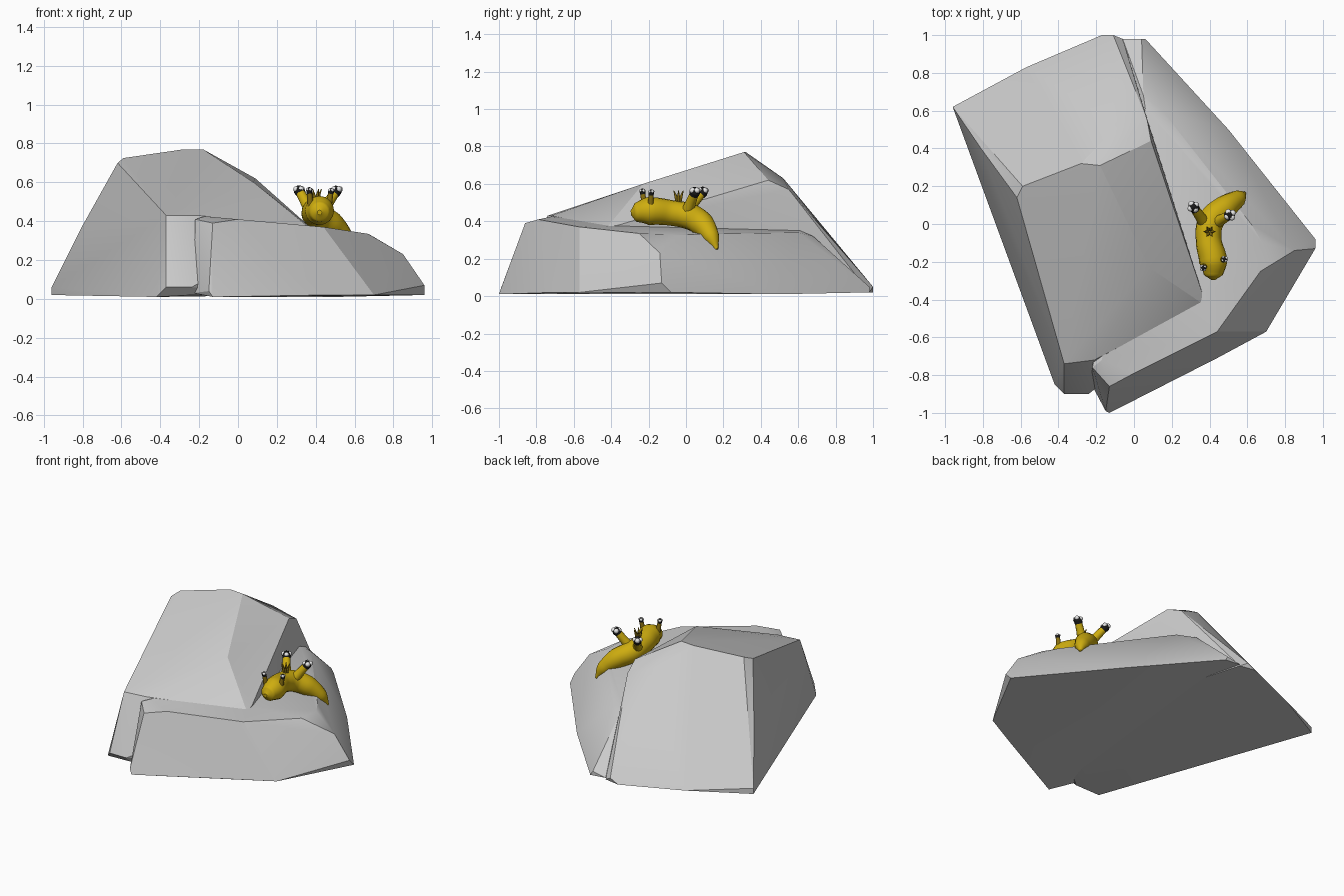
import bpy, bmesh, math
from mathutils import Vector

cube = bpy.data.objects.get("Cube")
if cube:
    bpy.data.objects.remove(cube, do_unlink=True)


def material(name, r, g, b):
    m = bpy.data.materials.new(name)
    m.use_nodes = True
    m.diffuse_color = (r, g, b, 1)
    node = next(n for n in m.node_tree.nodes if n.type == 'BSDF_PRINCIPLED')
    node.inputs["Base Color"].default_value = (r, g, b, 1)
    node.inputs["Roughness"].default_value = 0.8
    return m


STONE = material("stone grey", .6, .6, .6)
YELLOW = material("slug yellow", .62, .42, .005)
OCHRE = material("dark ochre", .25, .16, .005)
BLACK = material("tip black", .01, .01, .01)
WHITE = material("tip white", .8, .8, .8)


def add(name, mesh, mat, angle):
    obj = bpy.data.objects.new(name, mesh)
    bpy.context.collection.objects.link(obj)
    mesh.materials.clear()
    mesh.materials.append(mat)
    bpy.ops.object.select_all(action='DESELECT')
    obj.select_set(True)
    bpy.context.view_layer.objects.active = obj
    bpy.ops.object.shade_smooth_by_angle(angle=math.radians(angle))
    return obj


def boulder(name, corners):
    """Faceted stone wrapped around its corner points."""
    bm = bmesh.new()
    for c in corners:
        bm.verts.new(c)
    hull = bmesh.ops.convex_hull(bm, input=bm.verts[:])
    loose = [v for v in set(hull["geom_interior"] + hull["geom_unused"])
             if isinstance(v, bmesh.types.BMVert)]
    bmesh.ops.delete(bm, geom=loose, context='VERTS')
    bmesh.ops.recalc_face_normals(bm, faces=bm.faces[:])
    mesh = bpy.data.meshes.new(name)
    bm.to_mesh(mesh)
    bm.free()
    return add(name, mesh, STONE, 24)


def tube(name, points, mat, sides=3):
    """Smooth tapering tube through (x, y, z, radius) points."""
    curve = bpy.data.curves.new(name + "_path", 'CURVE')
    curve.dimensions = '3D'
    curve.bevel_depth = 1
    curve.bevel_resolution = sides
    curve.resolution_u = 6
    curve.use_fill_caps = True
    spline = curve.splines.new('BEZIER')
    spline.bezier_points.add(len(points) - 1)
    for bp, p in zip(spline.bezier_points, points):
        bp.co, bp.radius = p[:3], p[3]
        bp.handle_left_type = bp.handle_right_type = 'AUTO'
    path = bpy.data.objects.new(name + "_path", curve)
    bpy.context.collection.objects.link(path)
    graph = bpy.context.evaluated_depsgraph_get()
    mesh = bpy.data.meshes.new_from_object(path.evaluated_get(graph))
    bpy.data.objects.remove(path, do_unlink=True)
    return add(name, mesh, mat, 60)


def along(a, b, t, radius):
    return (*Vector(a).lerp(Vector(b), t), radius)


# Tall boulder with a sloping roof
boulder("tall_boulder", [
    (-.96, .62, .02), (-.96, .62, .06), (-.81, .40, .36), (-.62, .14, .70),
    (-.59, .20, .725), (-.28, .32, .77), (-.18, .31, .77), (-.09, .52, .63),
    (.07, .55, .57), (.09, .44, .62), (.36, -.36, .38), (.36, -.42, .37),
    (.08, -.23, .60), (-.21, -.72, .43), (-.37, -.74, .43), (-.37, -.90, .06),
    (-.24, -.90, .06), (-.42, -.85, .01), (-.24, -.86, .02), (-.57, .83, .02),
    (-.17, 1, .02), (-.11, 1, .05), (-.06, .98, .02), (.04, .64, .02),
    (.30, -.40, .02)])

# Low slab leaning against it
boulder("low_slab", [
    (-.06, .98, .03), (.06, .98, .02), (.04, .98, .05), (.50, .50, .01),
    (.96, -.08, .02), (.96, -.13, .07), (.85, -.14, .23), (.70, -.57, .02),
    (.44, -.71, .02), (-.13, -1, .01), (-.15, -.99, .04), (-.23, -.84, .03),
    (.05, .68, .32), (.15, .60, .34), (.62, 0, .33), (.68, -.10, .33),
    (.67, -.25, .335), (.44, -.57, .37), (0, -.79, .41), (-.13, -.86, .39),
    (-.22, -.76, .41), (-.17, -.72, .425), (.36, -.36, .375), (.06, .61, .35)])

# Slug body from rounded snout to drooping tail
tube("slug_body", [
    (.42, -.295, .445, .012), (.42, -.27, .447, .05), (.42, -.20, .455, .075),
    (.395, -.08, .445, .068), (.41, .02, .425, .070), (.48, .085, .385, .066),
    (.55, .135, .315, .045), (.585, .165, .25, .008)], YELLOW, 6)


def horn(name, base, tip, radius, stalk):
    """Stalk with a black cap that carries white spots."""
    tube(name + "_stalk", [along(base, tip, t, radius * r) for t, r in
                           ((0, 1.2), (.4, 1), (.75, .9))], stalk)
    tube(name + "_cap", [along(base, tip, t, radius * r) for t, r in
                         ((.7, .95), (.85, 1.05), (.96, .8), (1, .2))], BLACK)
    top = Vector(base).lerp(Vector(tip), .86)
    for i in range(4):
        a = i * math.tau / 4 + .6
        bm = bmesh.new()
        bmesh.ops.create_icosphere(bm, subdivisions=2, radius=radius * .6)
        bmesh.ops.translate(bm, verts=bm.verts[:], vec=top + radius * Vector(
            (.65 * math.cos(a), .65 * math.sin(a), .2)))
        mesh = bpy.data.meshes.new(name + "_spot")
        bm.to_mesh(mesh)
        bm.free()
        add(name + "_spot", mesh, WHITE, 60)


# Slim feelers on the head, thick horns on the back
horn("right_feeler", (.375, -.22, .47), (.365, -.235, .575), .015, OCHRE)
horn("left_feeler", (.465, -.19, .47), (.482, -.185, .57), .015, OCHRE)
horn("right_horn", (.37, .01, .46), (.305, .105, .575), .027, YELLOW)
horn("left_horn", (.44, .01, .46), (.52, .055, .575), .027, YELLOW)

# Star of gill plumes
for i in range(6):
    a = i * math.tau / 6
    dx, dy = math.cos(a), math.sin(a)
    tube("gill_plume", [(.40 + dx * d, -.04 + dy * d, z, r) for d, z, r in
                        ((.008, .49, .007), (.016, .53, .008), (.03, .565, .002))],
         OCHRE)
